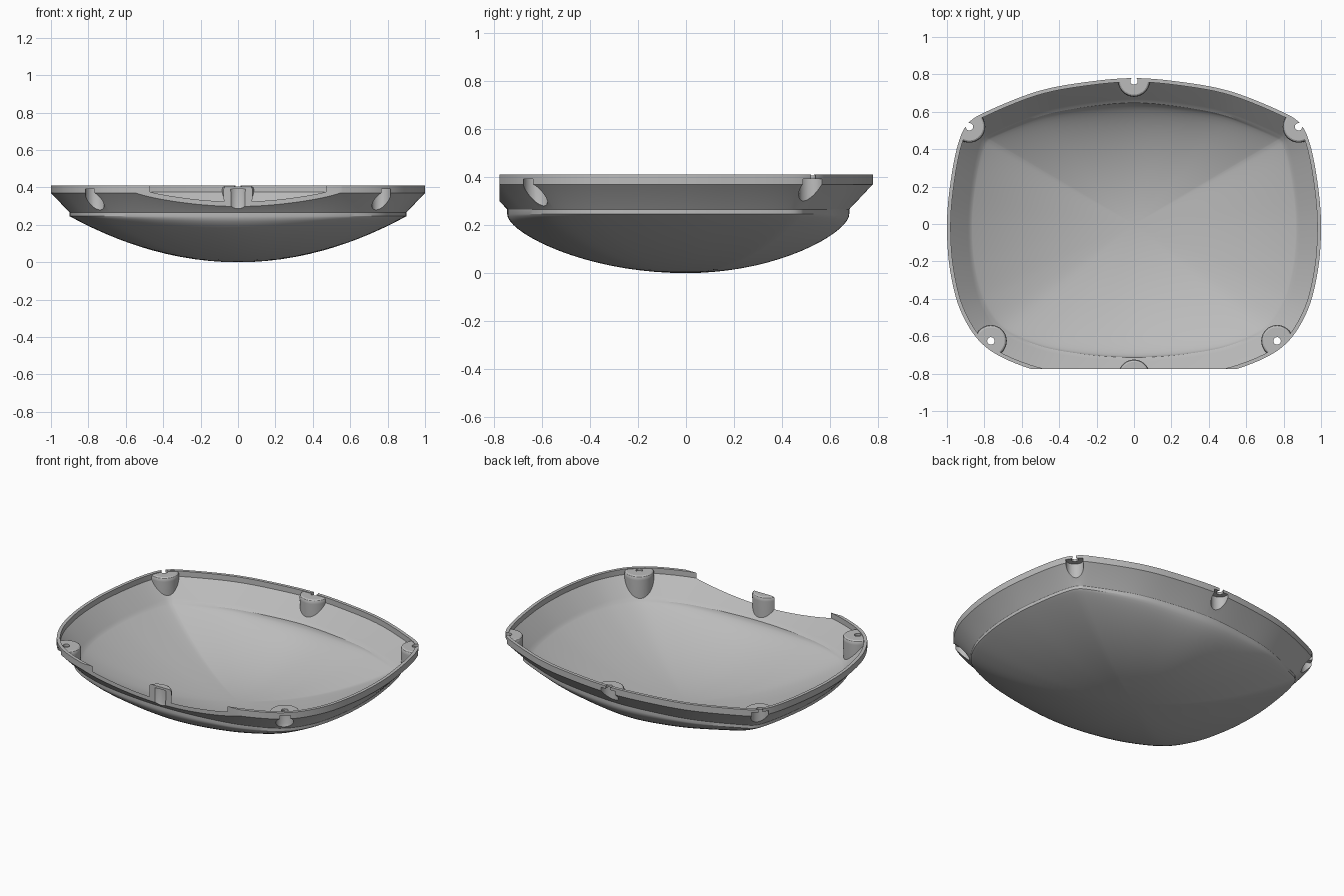
import bpy, bmesh, math
from mathutils import Vector

cube = bpy.data.objects.get("Cube")
if cube:
    bpy.data.objects.remove(cube, do_unlink=True)

grey = bpy.data.materials.new("shell grey")
grey.use_nodes = True
COLOUR = (0.5, 0.5, 0.5, 1)
grey.diffuse_color = COLOUR
grey.node_tree.nodes["Principled BSDF"].inputs["Base Color"].default_value = COLOUR

# Rim outline, one half from back to front, mirrored into a closed loop
HALF = [(0, .78), (.27, .757), (.52, .708), (.78, .605), (.885, .54), (.94, .43), (.98, .23),
        (1, 0), (.983, -.25), (.92, -.48), (.79, -.66), (.56, -.772), (.3, -.825), (0, -.845)]
CONTROL = [Vector(p) for p in HALF + [(-x, y) for x, y in HALF[-2:0:-1]]]
STEPS = 7


def smooth_loop(pts):
    """Closed Catmull-Rom curve through the points."""
    out, n = [], len(pts)
    for i in range(n):
        a, b, c, d = (pts[(i + k) % n] for k in (-1, 0, 1, 2))
        for j in range(STEPS):
            t = j / STEPS
            out.append(.5 * (2 * b + (c - a) * t + (2 * a - 5 * b + 4 * c - d) * t ** 2
                             + (3 * b - a - 3 * c + d) * t ** 3))
    return out


OUTLINE = smooth_loop(CONTROL)


def inset_loop(dist):
    n = len(OUTLINE)
    loop = []
    for i, p in enumerate(OUTLINE):
        t = (OUTLINE[(i + 1) % n] - OUTLINE[i - 1]).normalized()
        loop.append(p + Vector((t.y, -t.x)) * dist)
    return loop


def make_object(name, bm):
    bmesh.ops.recalc_face_normals(bm, faces=bm.faces)
    mesh = bpy.data.meshes.new(name)
    bm.to_mesh(mesh)
    bm.free()
    mesh.materials.append(grey)
    obj = bpy.data.objects.new(name, mesh)
    bpy.context.collection.objects.link(obj)
    return obj


def bowl_solid(name, wall, floor, rows=18):
    """Loft wall rings (inset, z), then a dome closing down to the floor."""
    bm = bmesh.new()
    rings = [[bm.verts.new((p.x, p.y, z)) for p in inset_loop(d)] for d, z in wall]
    edge, z_edge = inset_loop(wall[-1][0]), wall[-1][1]
    for k in range(1, rows):
        s = math.cos(k / rows * math.pi / 2)
        ring = []
        for p in edge:
            # rounder section towards front and back, shallower to the sides
            w = .6 * abs(p.normalized().y) ** 3
            rise = (1 - w) * s ** 2 + w * (1 - math.sqrt(1 - s * s))
            ring.append(bm.verts.new((p.x * s, p.y * s, floor + (z_edge - floor) * rise)))
        rings.append(ring)
    n = len(edge)
    for a, b in zip(rings, rings[1:]):
        for i in range(n):
            j = (i + 1) % n
            bm.faces.new((a[i], a[j], b[j], b[i]))
    tip = bm.verts.new((0, 0, floor))
    for i in range(n):
        bm.faces.new((rings[-1][i], rings[-1][(i + 1) % n], tip))
    bm.faces.new(rings[0])
    return make_object(name, bm)


def turned(name, x, y, profile, sides=40):
    """Solid of revolution from (radius, z) points, bottom to top."""
    bm = bmesh.new()
    rings = [[bm.verts.new((x + r * math.cos(2 * math.pi * i / sides),
                            y + r * math.sin(2 * math.pi * i / sides), z))
              for i in range(sides)] for r, z in profile]
    for a, b in zip(rings, rings[1:]):
        for i in range(sides):
            j = (i + 1) % sides
            bm.faces.new((a[i], a[j], b[j], b[i]))
    bm.faces.new(rings[0])
    bm.faces.new(rings[-1])
    return make_object(name, bm)


def carve(target, tool):
    mod = target.modifiers.new("cut", 'BOOLEAN')
    mod.operation, mod.solver, mod.object = 'DIFFERENCE', 'EXACT', tool
    bpy.context.view_layer.objects.active = target
    bpy.ops.object.modifier_apply(modifier=mod.name)
    bpy.data.objects.remove(tool, do_unlink=True)


# Outer body: rim, flared wall, thin vertical band, dome
shell = bowl_solid("shell", [(0, .41), (0, .37), (.098, .268), (.1, .265), (.1, .246)], 0)
# Hollow inside, with a softened crease above the dome
cavity = bowl_solid("cavity", [(.02, .45), (.02, .376), (.112, .277), (.12, .268), (.132, .258)], .02)

# Screw bosses stay standing in the hollow; each has a pocket below and a hole
BOSSES = [(0, .765), (0, -.81)] + [(s * x, y) for s in (1, -1) for x, y in ((.88, .52), (.765, -.625))]
for x, y in BOSSES:
    carve(cavity, turned("boss", x, y, [(.078, .15), (.085, .38), (.085, .392), (.081, .401), (.073, .406)]))
carve(shell, cavity)
for x, y in BOSSES:
    carve(shell, turned("pocket", x, y, [(.03, .262), (.042, .275), (.05, .3), (.052, .392)]))
    carve(shell, turned("screw_hole", x, y, [(.02, .35), (.02, .45)], 24))

# Flat cut across the front
bm = bmesh.new()
bmesh.ops.create_cube(bm, size=2)
for v in bm.verts:
    v.co.y -= 1.776
carve(shell, make_object("front_cut", bm))

bpy.ops.object.select_all(action='DESELECT')
shell.select_set(True)
bpy.context.view_layer.objects.active = shell
bpy.ops.object.shade_smooth_by_angle(angle=math.radians(25))
